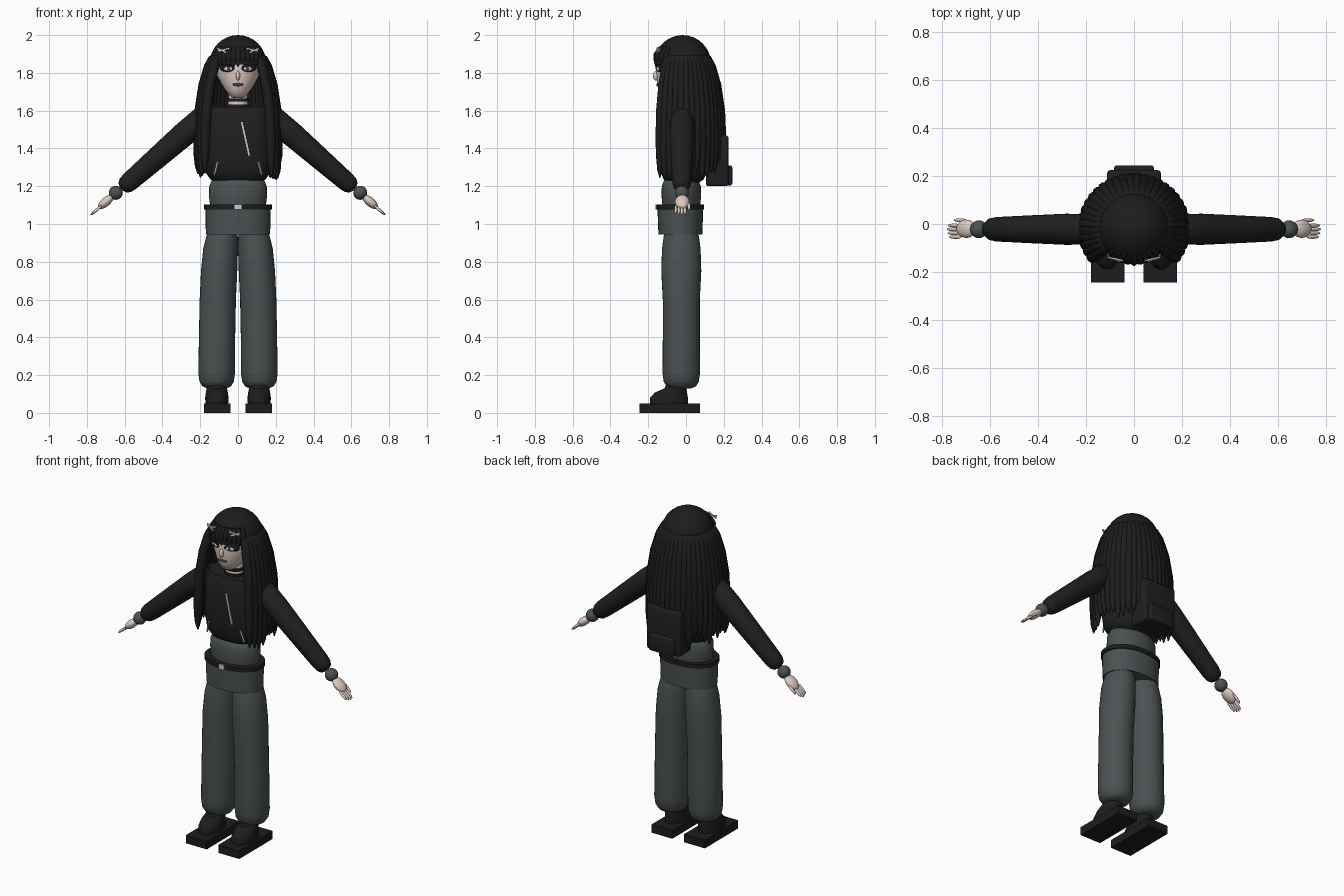
import bpy, bmesh, math, random
from mathutils import Matrix, Vector

random.seed(4)
if "Cube" in bpy.data.objects:
    bpy.data.objects.remove(bpy.data.objects["Cube"])


def material(name, r, g, b):
    m = bpy.data.materials.new(name)
    m.use_nodes = True
    m.diffuse_color = (r, g, b, 1)
    node = m.node_tree.nodes["Principled BSDF"]
    node.inputs["Base Color"].default_value = (r, g, b, 1)
    node.inputs["Roughness"].default_value = 0.8
    return m


HAIR = material("black hair", .012, .012, .012)
SHIRT = material("black cloth", .014, .014, .014)
GREY = material("slate cloth", .07, .082, .085)
SKIN = material("pale skin", .72, .59, .53)
METAL = material("light metal", .62, .62, .62)
SHOE = material("black leather", .012, .012, .013)
LIPS = material("dark lips", .07, .05, .05)


def finish(name, bm, mat, angle=40):
    bmesh.ops.recalc_face_normals(bm, faces=bm.faces)
    me = bpy.data.meshes.new(name)
    bm.to_mesh(me)
    bm.free()
    me.materials.append(mat)
    me.shade_smooth()
    me.set_sharp_from_angle(angle=math.radians(angle))
    ob = bpy.data.objects.new(name, me)
    bpy.context.collection.objects.link(ob)
    return ob


def loft(name, rings, mat, sides=32, n=2.0, matrix=None):
    """Skin level rings (x, y, z, rx, ry); n above 2 squares the outline."""
    bm = bmesh.new()
    loops = []
    for x, y, z, rx, ry in rings:
        loop = []
        for i in range(sides):
            a = math.tau * i / sides
            c, s = math.cos(a), math.sin(a)
            px = math.copysign(abs(c) ** (2 / n), c) * rx
            py = math.copysign(abs(s) ** (2 / n), s) * ry
            loop.append(bm.verts.new((x + px, y + py, z)))
        loops.append(loop)
    for lo, hi in zip(loops, loops[1:]):
        for i in range(sides):
            j = (i + 1) % sides
            bm.faces.new((lo[i], lo[j], hi[j], hi[i]))
    bm.faces.new(loops[0])
    bm.faces.new(loops[-1])
    if matrix:
        bm.transform(matrix)
    return finish(name, bm, mat)


def ball(name, loc, half, mat, rot=None, cut=None):
    bm = bmesh.new()
    m = Matrix.Translation(loc) @ (rot or Matrix()) @ Matrix.Diagonal((*half, 1))
    bmesh.ops.create_uvsphere(bm, u_segments=24, v_segments=16, radius=1, matrix=m)
    if cut:
        bmesh.ops.bisect_plane(bm, geom=bm.verts[:] + bm.edges[:] + bm.faces[:],
                               plane_co=(0, 0, cut), plane_no=(0, 0, 1), clear_inner=True)
    return finish(name, bm, mat)


def box(name, loc, size, mat, rot=None, bevel=0.0):
    bm = bmesh.new()
    m = Matrix.Translation(loc) @ (rot or Matrix()) @ Matrix.Diagonal((*size, 1))
    bmesh.ops.create_cube(bm, size=1, matrix=m)
    if bevel:
        bmesh.ops.bevel(bm, geom=bm.edges[:], offset=bevel, segments=3, profile=.5, affect='EDGES')
    return finish(name, bm, mat)


def strip(name, a, b, width, mat):
    """Thin plate between two points on a front surface."""
    a, b = Vector(a), Vector(b)
    d = b - a
    rot = d.to_track_quat('Z', 'Y').to_matrix().to_4x4()
    return box(name, (a + b) / 2, (width, .009, d.length), mat, rot)


def stack(rows, y):
    return [(0, y, z, rx, ry) for z, rx, ry in rows]


# Torso, midriff, hips and belt
loft("shirt", stack([(1.22, .11, .08), (1.235, .145, .105), (1.27, .17, .122), (1.36, .182, .13),
                     (1.5, .182, .13), (1.58, .178, .122), (1.62, .165, .105)], -.012), SHIRT, n=2.5)
loft("midriff", stack([(1.06, .138, .095), (1.1, .148, .1), (1.15, .154, .105), (1.2, .152, .103),
                       (1.23, .14, .092), (1.245, .11, .07)], -.025), GREY)
loft("hips", stack([(.945, .17, .116), (1.02, .172, .119), (1.09, .173, .121)], -.03), GREY, n=2.2)
loft("belt", stack([(1.078, .18, .126), (1.104, .18, .126)], -.03), SHOE, n=2.2)
box("buckle", (0, -.157, 1.09), (.036, .008, .028), METAL)
strip("zip", (.02, -.141, 1.54), (.06, -.142, 1.36), .007, METAL)
for s in (-1, 1):
    strip("side_zip", (s * .125, -.118, 1.26), (s * .107, -.13, 1.33), .006, METAL)

# Neck and chokers
loft("neck", stack([(1.58, .06, .055), (1.64, .052, .048), (1.72, .048, .045)], -.03), SKIN)
for z in (1.625, 1.657):
    loft("choker", stack([(z - .008, .06, .056), (z + .008, .06, .056)], -.03), SHOE)

# Head and face
loft("head", [(0, -.09, 1.667, .02, .02), (0, -.085, 1.677, .042, .042), (0, -.068, 1.71, .068, .078),
              (0, -.05, 1.745, .09, .104), (0, -.035, 1.79, .114, .121), (0, -.03, 1.85, .125, .128),
              (0, -.02, 1.93, .095, .1), (0, -.02, 1.96, .05, .05)], SKIN)
ball("nose", (0, -.158, 1.785), (.012, .018, .025), SKIN)
ball("mouth", (0, -.149, 1.738), (.03, .008, .009), LIPS)
for s in (-1, 1):
    turn = Matrix.Rotation(s * math.radians(24), 4, 'Z')
    ball("eye_shadow", (s * .058, -.141, 1.826), (.044, .009, .021), SHOE, turn)
    ball("eye_white", (s * .052, -.149, 1.822), (.025, .007, .012), METAL, turn)
    ball("iris", (s * .05, -.155, 1.822), (.009, .004, .01), LIPS, turn)

# Hair: cap, fringe, long strands round sides and back, clips
ball("hair_cap", (0, -.018, 1.85), (.15, .15, .15), HAIR, cut=1.845)
for i in range(11):
    a = math.radians(-90 + (i - 5) * 10.5)
    x, y = .137 * math.cos(a), -.022 + .137 * math.sin(a)
    tip = 1.835 + random.uniform(-.008, .012)
    loft("fringe_strand", [(x, y, tip, .004, .004), (x, y, tip + .025, .013, .012),
                           (x, y, 1.9, .017, .014), (x * .85, y * .85, 1.94, .01, .01)], HAIR, 10)
COUNT = 32
for i in range(COUNT):
    a = math.radians(-35 + 250 * i / (COUNT - 1))
    tip = 1.225 + random.uniform(0, .07)
    path = [(1.9, .115, .012), (1.888, .128, .023), (1.84, .15, .027), (1.74, .179, .027),
            (1.6, .2, .027), (1.45, .207, .026), (1.36, .209, .022), (tip + .04, .211, .014),
            (tip, .209, .003)]
    loft("hair_strand", [(r * math.cos(a) * 1.02, -.018 + r * math.sin(a), z, w, w)
                         for z, r, w in path], HAIR, 10)
for s in (-1, 1):
    strip("hair_clip", (s * .045, -.153, 1.93), (s * .105, -.138, 1.915), .007, METAL)
    strip("hair_clip", (s * .06, -.155, 1.908), (s * .11, -.138, 1.93), .007, METAL)

# Backpack
box("backpack", (0, .165, 1.335), (.225, .12, .27), SHIRT, bevel=.015)
box("backpack_pocket", (0, .22, 1.257), (.165, .05, .105), SHIRT, bevel=.01)

for s in (-1, 1):
    side = "left" if s > 0 else "right"
    # Sleeve along the arm axis, then cuff and hand
    start, end = Vector((s * .17, -.022, 1.576)), Vector((s * .59, -.022, 1.21))
    d = (end - start).normalized()
    rot = d.to_track_quat('Z', 'Y').to_matrix().to_4x4()
    rows = [(-.03, .045), (0, .063), (.15, .065), (.35, .058), (.535, .051), (.565, .046),
            (.585, .034), (.593, .015)]
    loft(side + "_sleeve", [(0, 0, z, r, r) for z, r in rows], SHIRT,
         matrix=Matrix.Translation(start) @ rot)
    ball(side + "_cuff", (s * .647, -.022, 1.165), (.037, .037, .037), GREY)
    palm = Vector((s * .7, -.02, 1.117))
    ball(side + "_palm", palm, (.038, .024, .05), SKIN, rot)
    for y, reach in ((-.034, .06), (-.018, .068), (-.002, .072), (.014, .066), (.036, .035)):
        ball(side + "_finger", palm + d * reach + Vector((0, y, 0)), (.008, .008, .034), SKIN, rot)

    # Trouser leg
    rows = [(.13, .113, .05), (.14, .113, .075), (.165, .113, .091), (.21, .113, .097),
            (.4, .111, .096), (.6, .107, .096), (.75, .1, .096), (.87, .092, .092),
            (.93, .085, .084), (.97, .08, .075)]
    loft(side + "_trouser_leg", [(s * x, -.025, z, r, r + .002 + (z > .7) * .008)
                                 for z, x, r in rows], GREY)

    # Boot and sole
    loft(side + "_boot", [(s * .112, -.09, .045, .06, .1), (s * .112, -.09, .08, .062, .1),
                          (s * .112, -.08, .108, .058, .085), (s * .112, -.055, .13, .054, .058),
                          (s * .112, -.048, .17, .05, .05)], SHOE)
    box(side + "_sole", (s * .11, -.085, .025), (.14, .32, .05), SHOE)
